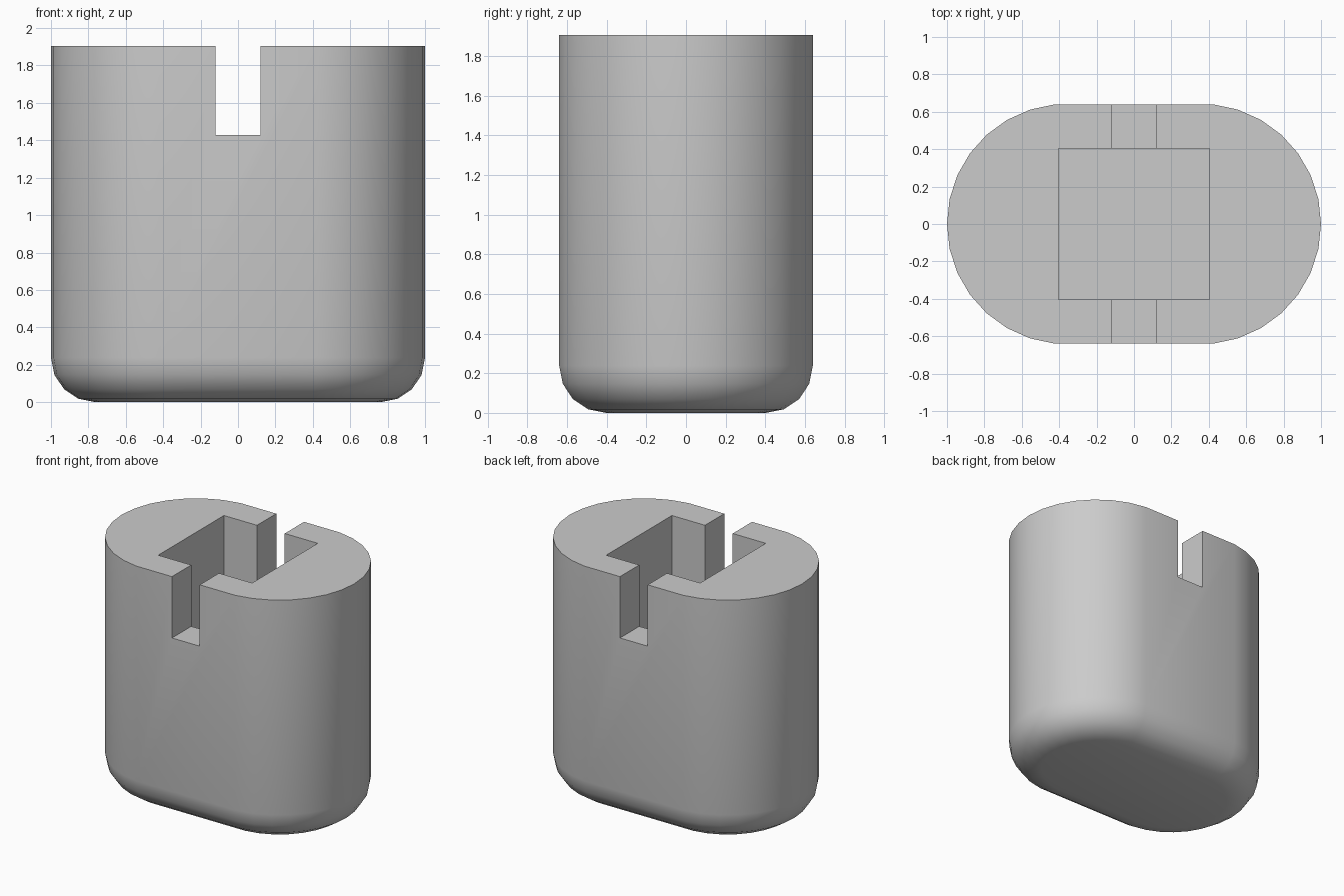
import bpy, bmesh
from math import sin, cos, radians

default = bpy.data.objects.get("Cube")
if default:
    bpy.data.objects.remove(default, do_unlink=True)

HEIGHT, RADIUS, CENTRE, FILLET = 1.905, 0.643, 0.357, 0.238
POCKET, SLOT, SLOT_FLOOR, POCKET_FLOOR = 0.806, 0.238, 1.429, 0.238

grey = bpy.data.materials.new("plain grey")
grey.use_nodes = True
colour = (0.6, 0.6, 0.6, 1)
grey.diffuse_color = colour
grey.node_tree.nodes["Principled BSDF"].inputs["Base Color"].default_value = colour


def stadium(radius):
    """Outline of two half rounds joined by straight sides."""
    half = [radians(a) for a in range(-84, 85, 12)]
    right = [(CENTRE + radius * cos(a), radius * sin(a)) for a in half]
    return right + [(-x, -y) for x, y in right]


def new_object(name, bm):
    bmesh.ops.recalc_face_normals(bm, faces=bm.faces)
    mesh = bpy.data.meshes.new(name)
    bm.to_mesh(mesh)
    bm.free()
    mesh.materials.append(grey)
    obj = bpy.data.objects.new(name, mesh)
    bpy.context.collection.objects.link(obj)
    return obj


def cutter(name, width, depth, floor):
    """Upright box from the floor to above the rim."""
    top = HEIGHT + 0.2
    bm = bmesh.new()
    bmesh.ops.create_cube(bm, size=1)
    bmesh.ops.scale(bm, vec=(width, depth, top - floor), verts=bm.verts)
    bmesh.ops.translate(bm, vec=(0, 0, (top + floor) / 2), verts=bm.verts)
    obj = new_object(name, bm)
    obj.hide_render = True
    return obj


# Body: stacked outlines with a rounded lower edge
levels = [(FILLET * (1 - sin(radians(a))), FILLET * (1 - cos(radians(a))))
          for a in (90, 67.5, 45, 22.5, 0)] + [(HEIGHT, 0)]
bm = bmesh.new()
rings = [[bm.verts.new((x, y, z)) for x, y in stadium(RADIUS - inset)]
         for z, inset in levels]
for low, high in zip(rings, rings[1:]):
    for i in range(len(low)):
        j = (i + 1) % len(low)
        bm.faces.new((low[i], low[j], high[j], high[i]))
bm.faces.new(rings[0])
bm.faces.new(rings[-1])
body = new_object("end_cap_body", bm)

# Square pocket and the slot across the rim
bpy.ops.object.select_all(action="DESELECT")
bpy.context.view_layer.objects.active = body
body.select_set(True)
for tool in (cutter("pocket_cutter", POCKET, POCKET, POCKET_FLOOR),
             cutter("slot_cutter", SLOT, 2, SLOT_FLOOR)):
    cut = body.modifiers.new(tool.name, "BOOLEAN")
    cut.operation = "DIFFERENCE"
    cut.solver = "EXACT"
    cut.object = tool
    bpy.ops.object.modifier_apply(modifier=cut.name)
    bpy.data.objects.remove(tool, do_unlink=True)

bpy.ops.object.shade_smooth_by_angle(angle=radians(30))
